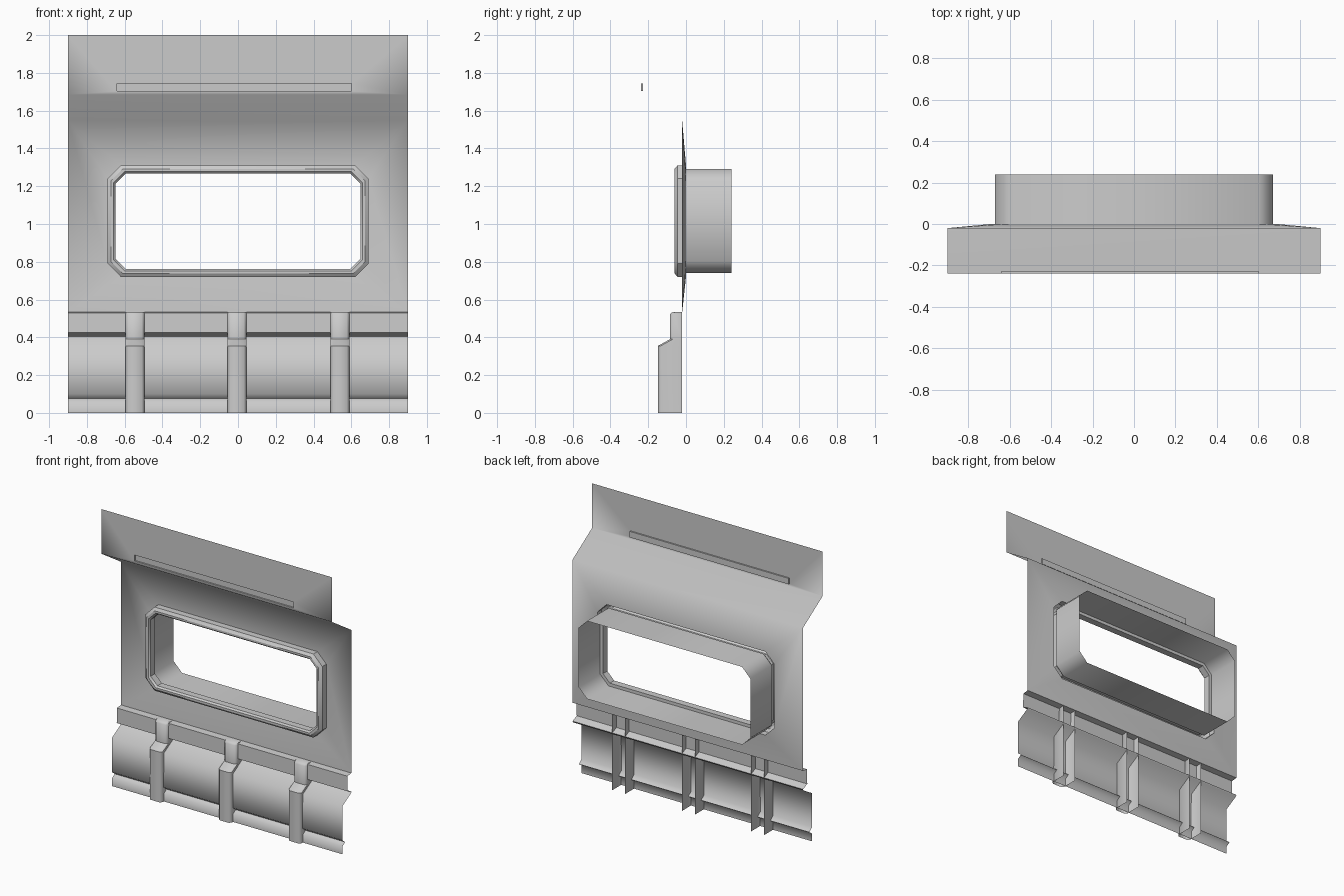
import bpy, bmesh, math

if "Cube" in bpy.data.objects:
    bpy.data.objects.remove(bpy.data.objects["Cube"])

W = 0.9  # half width of the panel


def finish(bm, name, angle):
    """Weld, face the sheet forward and shade it."""
    bmesh.ops.remove_doubles(bm, verts=bm.verts, dist=0.0005)
    bmesh.ops.recalc_face_normals(bm, faces=bm.faces)
    me = bpy.data.meshes.new(name)
    if sum(f.normal.y * f.calc_area() for f in bm.faces) > 0:
        bmesh.ops.reverse_faces(bm, faces=bm.faces)
    bm.to_mesh(me)
    bm.free()
    ob = bpy.data.objects.new(name, me)
    bpy.context.collection.objects.link(ob)
    bpy.ops.object.select_all(action='DESELECT')
    ob.select_set(True)
    bpy.context.view_layer.objects.active = ob
    bpy.ops.object.shade_smooth_by_angle(angle=math.radians(angle))
    return ob


def loft(bm, rows, closed=False):
    """Join consecutive rows of points with quads."""
    vs = [[bm.verts.new(p) for p in r] for r in rows]
    for a, b in zip(vs, vs[1:]):
        n = len(a)
        for i in range(n if closed else n - 1):
            j = (i + 1) % n
            bm.faces.new((a[i], a[j], b[j], b[i]))
    return vs


def rect(x0, x1, z0, z1, y):
    return [(x0, y, z0), (x1, y, z0), (x1, y, z1), (x0, y, z1)]


def octagon(hx, z0, z1, c, y):
    return [(-hx + c, y, z0), (hx - c, y, z0), (hx, y, z0 + c), (hx, y, z1 - c),
            (hx - c, y, z1), (-hx + c, y, z1), (-hx, y, z1 - c), (-hx, y, z0 + c)]


# Wall sheet: top band with pressed slot
bm = bmesh.new()
slot = (-0.64, 0.6, 1.703, 1.745)
rings = loft(bm, [rect(-W, W, 1.685, 2.0, -0.238), rect(*slot, -0.238),
                  rect(*slot, -0.228)], closed=True)
bm.faces.new(rings[-1])

# Sloped fold below the top band
loft(bm, [[(-W, y, z), (W, y, z)] for y, z in ((-0.238, 1.685), (-0.02, 1.545))])

# Window surround, dished slightly toward the opening
outer = [bm.verts.new(p) for p in rect(-W, W, 0.535, 1.545, -0.02)]
hole = [bm.verts.new(p) for p in octagon(0.69, 0.72, 1.31, 0.07, 0.0)]
for i in range(4):
    j = (i + 1) % 4
    bm.faces.new((outer[i], outer[j], hole[2 * i + 1], hole[2 * i]))
    bm.faces.new((outer[j], hole[(2 * i + 2) % 8], hole[2 * i + 1]))

# Lower mouldings: shelf, groove, bulged skirt and bottom lip
skirt = [(-0.02, 0.535), (-0.065, 0.53), (-0.067, 0.425), (-0.02, 0.405), (-0.025, 0.395),
         (-0.12, 0.34), (-0.122, 0.10), (-0.09, 0.075), (-0.12, 0.055), (-0.12, 0.0)]
loft(bm, [[(-W, y, z), (W, y, z)] for y, z in skirt])
finish(bm, "wall_panel", 65)

# Window frame rim running back into the sleeve
bm = bmesh.new()
section = [(0.0, 0.0), (0.0, -0.045), (0.018, -0.06), (0.032, -0.06),
           (0.042, -0.048), (0.042, 0.0), (0.02, 0.0)]
loft(bm, [octagon(0.69 - d, 0.72 + d, 1.31 - d, 0.07 - d * 0.4, y) for d, y in section],
     closed=True)
finish(bm, "window_frame", 35)

bm = bmesh.new()
loft(bm, [octagon(0.67, 0.74, 1.29, 0.065, y) for y in (0.0, 0.24)], closed=True)
finish(bm, "window_sleeve", 60)

# Upright ribs, open at the back
rib = [(-0.02, 0.535), (-0.07, 0.535), (-0.085, 0.522), (-0.085, 0.39),
       (-0.148, 0.355), (-0.148, 0.0)]
for k, cx in enumerate((-0.545, -0.005, 0.54)):
    bm = bmesh.new()
    rows = []
    for y, z in rib:
        b = min(0.015, -0.02 - y)
        rows.append([(cx - 0.05, -0.02, z), (cx - 0.05, y + b, z), (cx - 0.036, y, z),
                     (cx + 0.036, y, z), (cx + 0.05, y + b, z), (cx + 0.05, -0.02, z)])
    loft(bm, rows)
    bmesh.ops.dissolve_degenerate(bm, edges=bm.edges, dist=0.0005)
    finish(bm, f"rib_{k + 1}", 50)
